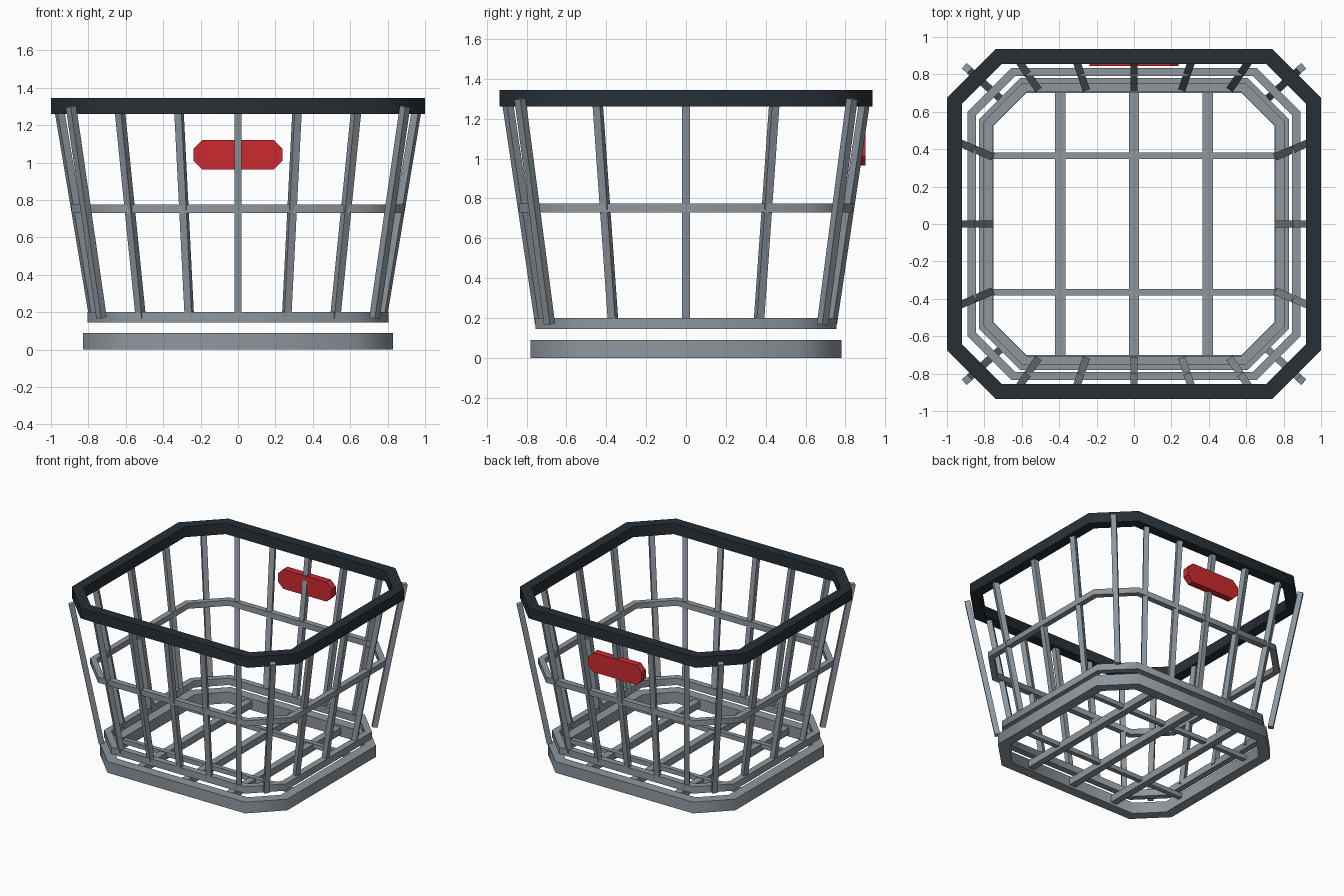
import bpy, bmesh, math
from mathutils import Vector

cube = bpy.data.objects.get("Cube")
if cube:
    bpy.data.objects.remove(cube, do_unlink=True)


def material(name, rgb):
    m = bpy.data.materials.new(name)
    m.use_nodes = True
    m.diffuse_color = (*rgb, 1)
    m.node_tree.nodes["Principled BSDF"].inputs["Base Color"].default_value = (*rgb, 1)
    return m


steel = material("grey steel", (0.27, 0.31, 0.345))
dark = material("dark rim", (0.02, 0.029, 0.037))
red = material("red plate", (0.60, 0.024, 0.029))


def finish(bm, name, mat, smooth=False):
    bmesh.ops.recalc_face_normals(bm, faces=bm.faces)
    mesh = bpy.data.meshes.new(name)
    bm.to_mesh(mesh)
    bm.free()
    mesh.materials.append(mat)
    ob = bpy.data.objects.new(name, mesh)
    bpy.context.collection.objects.link(ob)
    if smooth:
        bpy.ops.object.select_all(action='DESELECT')
        ob.select_set(True)
        bpy.context.view_layer.objects.active = ob
        bpy.ops.object.shade_smooth_by_angle(angle=math.radians(50))
    return ob


def octagon(hx, hy, c):
    """Rectangle with half sizes hx, hy and corners cut by c."""
    q = [(hx, hy - c), (hx - c, hy)]
    return (q + [(-x, y) for x, y in reversed(q)]
            + [(-x, -y) for x, y in q] + [(x, -y) for x, y in reversed(q)])


def ring(name, hx, hy, cut, width, z0, z1, mat):
    """Rectangular-section hoop with cut corners."""
    outer = octagon(hx, hy, cut)
    inner = octagon(hx - width, hy - width, cut - width * (2 - math.sqrt(2)))
    bm = bmesh.new()
    loops = [[bm.verts.new((x, y, z)) for x, y in pts]
             for pts, z in ((outer, z0), (outer, z1), (inner, z1), (inner, z0))]
    for k in range(4):
        a, b = loops[k], loops[(k + 1) % 4]
        for i in range(8):
            j = (i + 1) % 8
            bm.faces.new((a[i], a[j], b[j], b[i]))
    return finish(bm, name, mat, True)


def bar(name, start, end, w=0.04, d=0.04):
    """Straight bar between two points."""
    a, b = Vector(start), Vector(end)
    bm = bmesh.new()
    bmesh.ops.create_cube(bm, size=1)
    bmesh.ops.scale(bm, verts=bm.verts, vec=(w, d, (b - a).length))
    ob = finish(bm, name, steel)
    ob.rotation_mode = 'QUATERNION'
    ob.rotation_quaternion = (b - a).to_track_quat('Z', 'Y')
    ob.location = (a + b) / 2
    return ob


# Hoops from bottom to top
ring("base_ring", 0.83, 0.78, 0.22, 0.08, 0, 0.09, steel)
ring("lower_ring", 0.805, 0.755, 0.21, 0.05, 0.145, 0.2, steel)
ring("middle_ring", 0.89, 0.835, 0.235, 0.045, 0.73, 0.775, steel)
ring("top_rim", 1, 0.935, 0.26, 0.08, 1.26, 1.345, dark)

# Floor grid
for i in (-1, 0, 1):
    bar("floor_long_bar", (0.395 * i, -0.73, 0.045), (0.395 * i, 0.73, 0.045), 0.055, 0.055)
for s in (-1, 1):
    bar("floor_cross_bar", (-0.77, 0.365 * s, 0.06), (0.77, 0.365 * s, 0.06), 0.036, 0.036)

# Leaning uprights
LOW, HIGH = 0.17, 1.3
for s, wall in ((-1, "front"), (1, "back")):
    for i in range(-2, 3):
        bar(wall + "_upright", (0.26 * i, 0.73 * s, LOW), (0.317 * i, 0.898 * s, HIGH))
for s, wall in ((-1, "right"), (1, "left")):
    for i in (-1, 0, 1):
        bar(wall + "_upright", (0.77 * s, 0.365 * i, LOW), (0.958 * s, 0.445 * i, HIGH))
    for t in (-1, 1):
        bar("corner_upright", (0.73 * s, 0.685 * t, LOW), (0.893 * s, 0.833 * t, HIGH))

# Plate on the back wall
bm = bmesh.new()
face = bm.faces.new([bm.verts.new((x, 0.845, z + 1.042))
                     for x, z in octagon(0.237, 0.078, 0.045)])
ext = bmesh.ops.extrude_face_region(bm, geom=[face])
bmesh.ops.translate(bm, vec=(0, 0.055, 0),
                    verts=[v for v in ext["geom"] if isinstance(v, bmesh.types.BMVert)])
if not any(len(f.verts) == 8 and f.calc_center_median().y < 0.85 for f in bm.faces):
    bm.faces.new(sorted((v for v in bm.verts if v.co.y < 0.85),
                        key=lambda v: math.atan2(v.co.z - 1.042, v.co.x)))
finish(bm, "back_plate", red)
